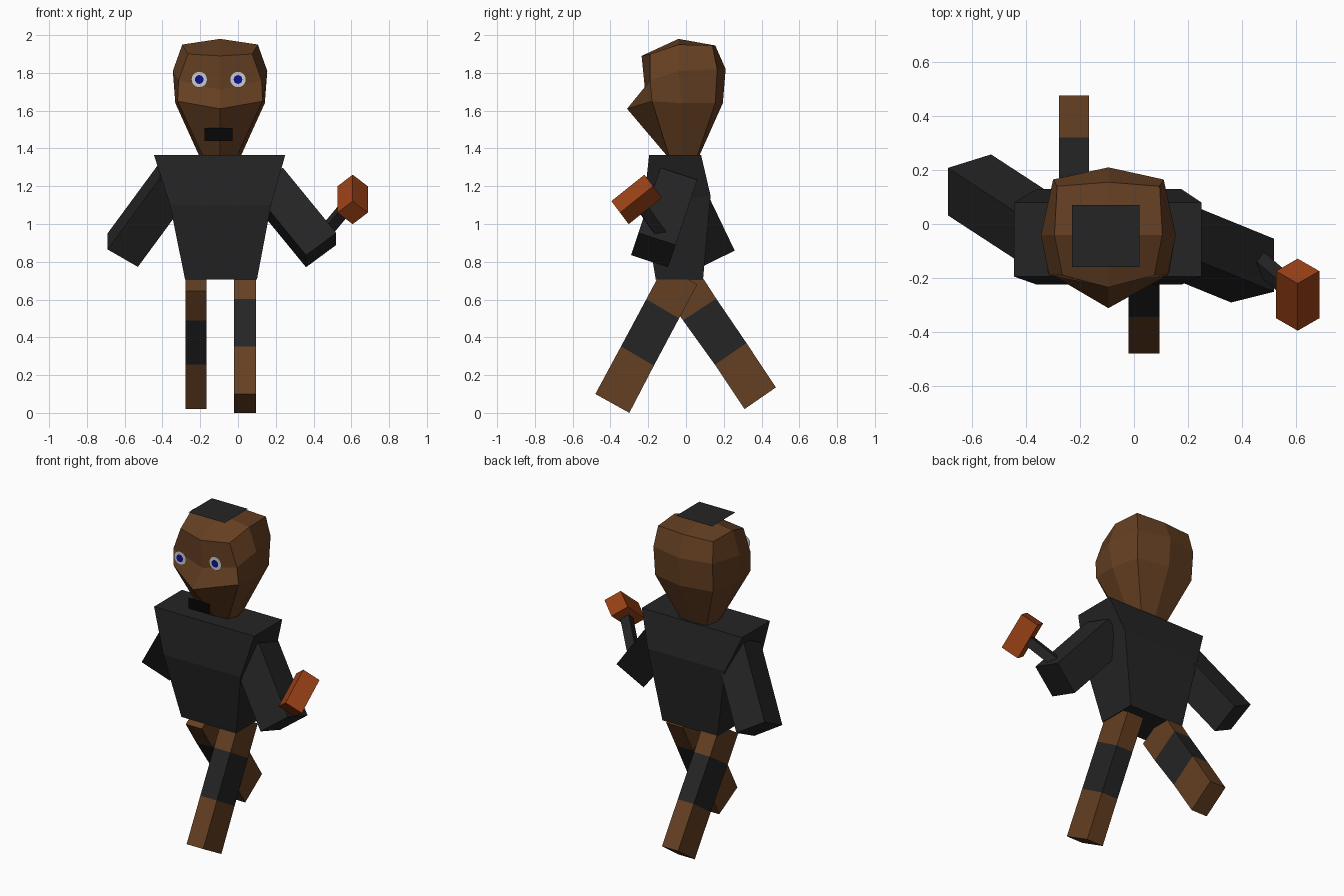
import bpy, bmesh, math
from mathutils import Vector

if "Cube" in bpy.data.objects:
    bpy.data.objects.remove(bpy.data.objects["Cube"])


def material(name, rgb):
    m = bpy.data.materials.new(name)
    m.diffuse_color = (*rgb, 1)
    m.use_nodes = True
    m.node_tree.nodes["Principled BSDF"].inputs["Base Color"].default_value = m.diffuse_color
    return m


BROWN = material("brown", (0.13, 0.05, 0.016))
BLACK = material("charcoal", (0.018, 0.018, 0.018))
MOUTH = material("mouth_black", (0.002, 0.002, 0.002))
ORANGE = material("orange", (0.33, 0.055, 0.008))
WHITE = material("eye_white", (0.6, 0.6, 0.6))
BLUE = material("blue", (0.005, 0.005, 0.3))


def finish(name, bm, mats, closed=True):
    if closed:
        bmesh.ops.recalc_face_normals(bm, faces=bm.faces)
    me = bpy.data.meshes.new(name)
    bm.to_mesh(me)
    bm.free()
    for m in mats:
        me.materials.append(m)
    ob = bpy.data.objects.new(name, me)
    bpy.context.collection.objects.link(ob)
    return ob


def loft(name, rings, mats, bands=None, peak=None):
    """Skin equal-sized rings, bottom to top; optional peak vertex on top."""
    bm = bmesh.new()
    vr = [[bm.verts.new(p) for p in r] for r in rings]
    n = len(vr[0])
    for k in range(len(vr) - 1):
        for i in range(n):
            j = (i + 1) % n
            f = bm.faces.new((vr[k][i], vr[k][j], vr[k + 1][j], vr[k + 1][i]))
            f.material_index = bands[k] if bands else 0
    bm.faces.new(vr[0][::-1])
    if peak:
        top = bm.verts.new(peak)
        for i in range(0, n, 2):
            bm.faces.new((vr[-1][i], vr[-1][i + 1], vr[-1][(i + 2) % n], top))
    else:
        bm.faces.new(vr[-1])
    return finish(name, bm, mats)


def box(name, center, u, v, w, mat):
    """Box from a centre and three half-axis vectors."""
    c, u, v, w = map(Vector, (center, u, v, w))
    ring = [u + v, u - v, -u - v, -u + v]
    return loft(name, [[c + p - w for p in ring], [c + p + w for p in ring]], [mat])


def flat(name, points, mat):
    bm = bmesh.new()
    bm.faces.new([bm.verts.new(p) for p in points])
    return finish(name, bm, [mat], False)


def disc(name, x, y, z, r, mat, n=24):
    a = [2 * math.pi * i / n for i in range(n)]
    return flat(name, [(x + r * math.cos(t), y, z + r * math.sin(t)) for t in a], mat)


# Head: half rings (x offset, y, z) from front centre to back centre, mirrored
CX = -0.095
half_rings = [
    [(0, -.10, 1.36), (.09, -.09, 1.36), (.11, -.02, 1.36), (.09, .06, 1.36), (0, .07, 1.36)],
    [(0, -.312, 1.61), (.225, -.18, 1.65), (.237, -.02, 1.64), (.20, .155, 1.64), (0, .195, 1.64)],
    [(0, -.217, 1.71), (.22, -.19, 1.76), (.25, -.04, 1.81), (.205, .165, 1.82), (0, .21, 1.82)],
    [(0, -.235, 1.89), (.17, -.19, 1.90), (.20, -.04, 1.95), (.19, .14, 1.945), (0, .155, 1.945)],
]
rings = []
for h in half_rings:
    full = h + [(-x, y, z) for x, y, z in h[3:0:-1]]
    rings.append([(CX + x, y, z) for x, y, z in full])
loft("head", rings, [BROWN], peak=(CX, -.04, 1.98))

# Flat cap patch hovering over the head
flat("cap", [(-.23, -.16, 2), (.02, -.16, 2), (.02, .07, 2), (-.23, .07, 2)], BLACK)

# Eyes and mouth
for side, x, y in (("left", -.205, -.28), ("right", 0, -.225)):
    disc(side + "_eye", x, y, 1.765, .043, WHITE)
    disc(side + "_pupil", x, y - .004, 1.765, .023, BLUE)
flat("mouth", [(-.177, -.235, 1.44), (-.028, -.235, 1.44),
               (-.028, -.235, 1.508), (-.177, -.235, 1.508)], MOUTH)

# Torso: x0, x1, y0, y1, front z, back z
torso = [(-.28, .10, -.16, .09, .705, .705),
         (-.36, .175, -.225, .13, 1.10, 1.15),
         (-.445, .25, -.195, .08, 1.365, 1.365)]
loft("torso", [[(a, c, zf), (b, c, zf), (b, d, zb), (a, d, zb)]
               for a, b, c, d, zf, zb in torso], [BLACK])

# Arms: hand-end centre, two half edges, direction to the shoulder, length
arms = [("left_arm", (-.61, .145, .862), (0, .088, .043), (.08, .025, -.046), (.552, -.36, .75), .5),
        ("right_arm", (.44, -.173, .862), (0, .098, -.032), (.08, .02, .059), (-.614, .25, .75), .46)]
for name, end, u, v, d, length in arms:
    half = Vector(d) * length / 2
    box(name, Vector(end) + half, u, v, half, BLACK)

# Striped legs: (y, z) of front and back edges, foot to hip
legs = [("left_leg", -.278, -.167,
         [((.31, .02), (.476, .135)), ((.153, .255), (.32, .37)),
          ((-.016, .49), (.16, .605)), ((-.12, .645), (.06, .76))]),
        ("right_leg", -.02, .095,
         [((-.48, .10), (-.30, 0)), ((-.344, .352), (-.17, .25)),
          ((-.21, .602), (-.037, .50)), ((-.115, .78), (.06, .68))])]
for name, x0, x1, rows in legs:
    loft(name, [[(x0, *f), (x1, *f), (x1, *b), (x0, *b)] for f, b in rows],
         [BROWN, BLACK], bands=[0, 1, 0])

# Hammer head: diamond section swept along its length
c, u = Vector((.607, -.262, 1.13)), Vector((0, .0875, .07))
v, w = Vector((0, .046, -.061)), Vector((.08, 0, 0))
loft("hammer_head", [[c + s * u + p for p in (v, w, -v, -w)] for s in (-1, 1)], [ORANGE])

# Hammer handle from the hand to the hammer head
a = Vector((.44, -.12, .93))
d = c - a
p = d.cross(u).normalized() * .028
q = d.cross(p).normalized() * .028
box("hammer_handle", (a + c) / 2, p, q, d / 2, BLACK)
